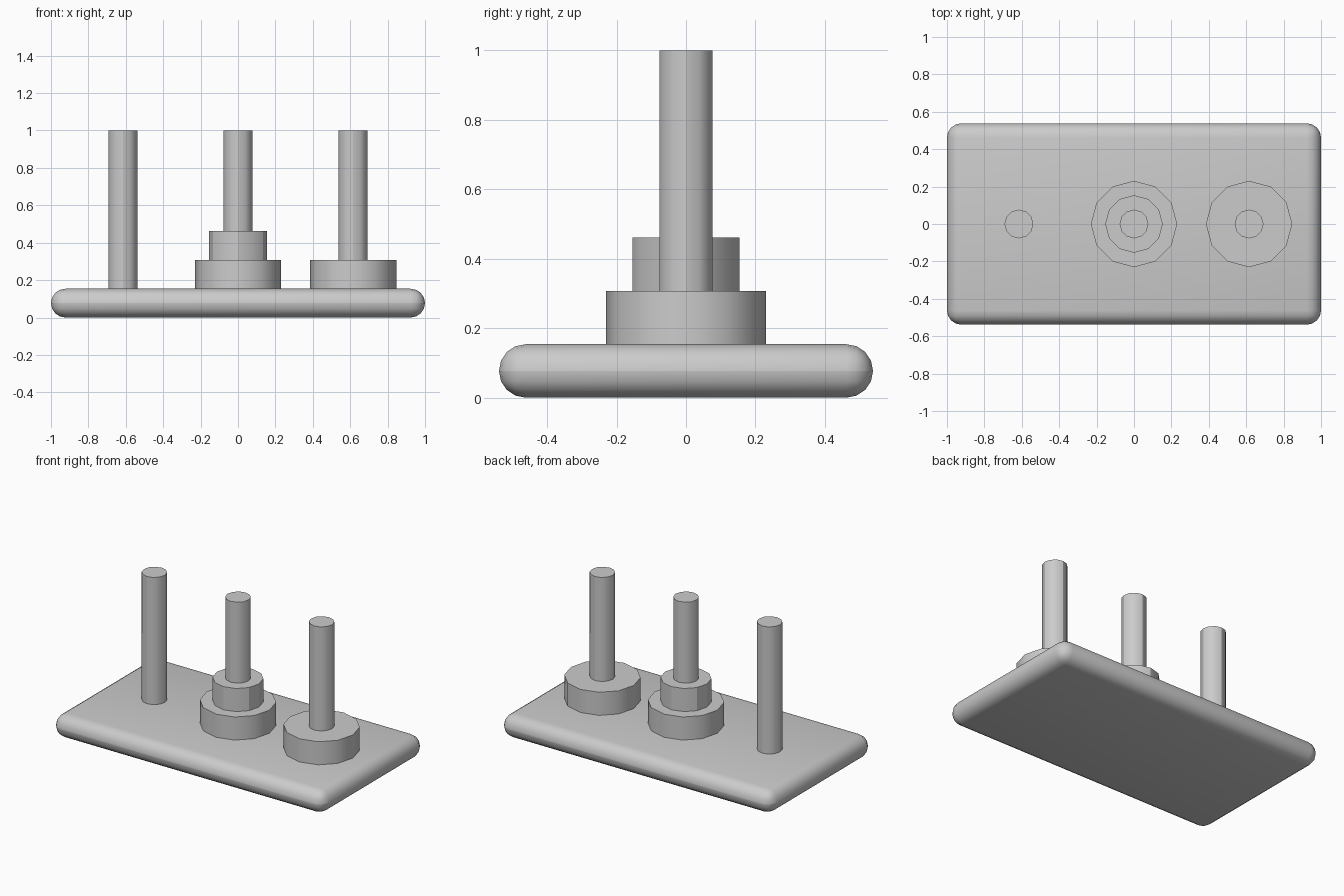
import bpy

if "Cube" in bpy.data.objects:
    bpy.data.objects.remove(bpy.data.objects["Cube"])

U = 1 / 13  # design unit: the model is 26 units long

grey = bpy.data.materials.new("plain_grey")
grey.diffuse_color = (0.6, 0.6, 0.6, 1)
grey.use_nodes = True
grey.node_tree.nodes["Principled BSDF"].inputs["Base Color"].default_value = grey.diffuse_color


def finish(obj, name):
    obj.name = name
    obj.data.materials.append(grey)
    bpy.context.view_layer.objects.active = obj
    bpy.ops.object.shade_smooth_by_angle()


def cylinder(name, x, radius, z0, z1):
    """Upright twelve-sided cylinder, sizes in units."""
    bpy.ops.mesh.primitive_cylinder_add(
        vertices=12, radius=radius * U, depth=(z1 - z0) * U,
        location=(x * U, 0, (z0 + z1) / 2 * U))
    finish(bpy.context.object, name)


# base slab with fully rounded rim
bpy.ops.mesh.primitive_cube_add(size=1, location=(0, 0, U))
base = bpy.context.object
base.scale = (26 * U, 14 * U, 2 * U)
bpy.ops.object.transform_apply(location=False, rotation=False, scale=True)
bevel = base.modifiers.new("round_rim", 'BEVEL')
bevel.width = U * 0.999
bevel.segments = 4
bevel.use_clamp_overlap = False
bpy.ops.object.modifier_apply(modifier=bevel.name)
finish(base, "base")

# three pegs
for side, x in (("left", -8), ("middle", 0), ("right", 8)):
    cylinder(side + "_peg", x, 1, 2, 13)

# stacked discs
cylinder("middle_large_disc", 0, 3, 2, 4)
cylinder("middle_small_disc", 0, 2, 4, 6)
cylinder("right_large_disc", 8, 3, 2, 4)
